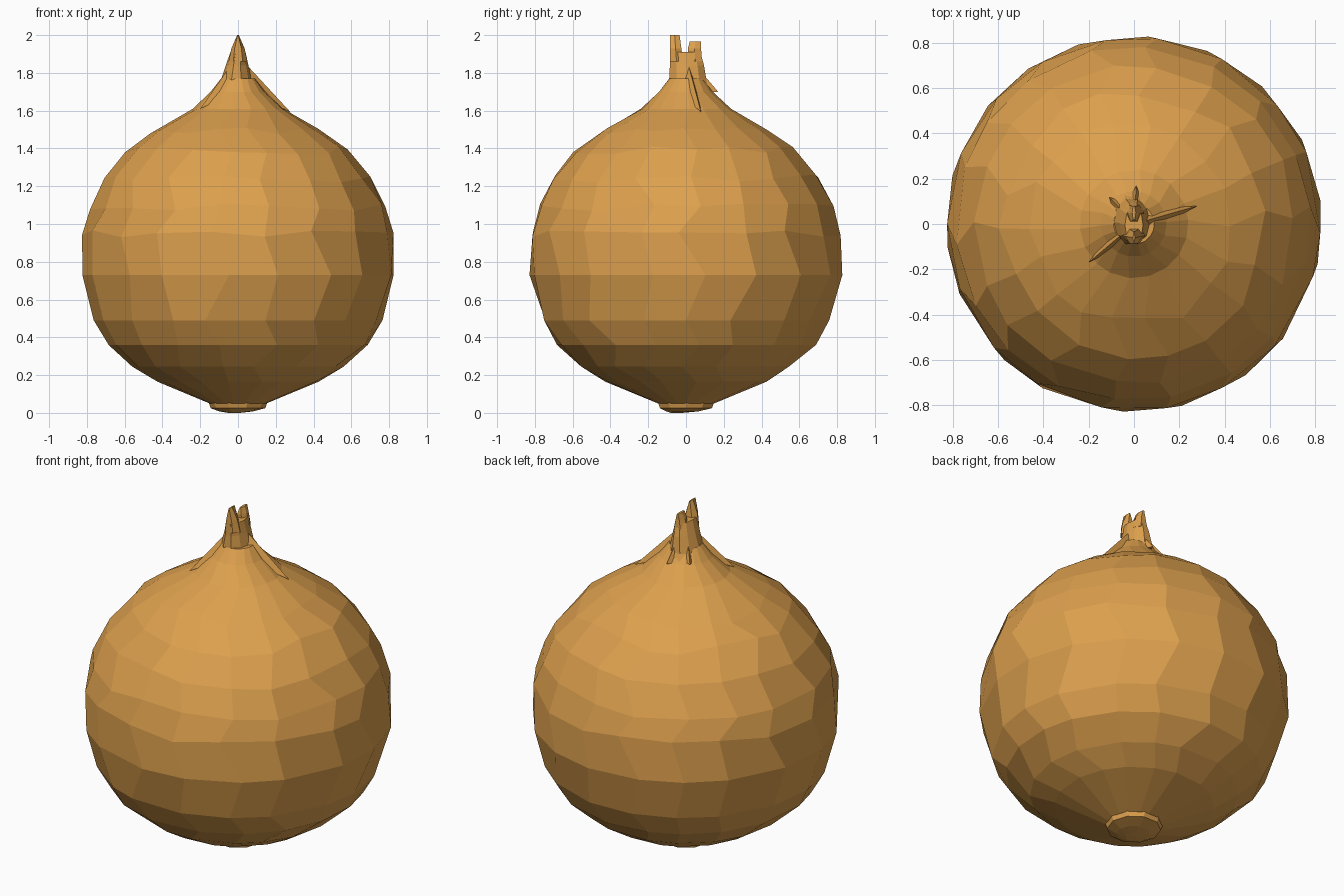
import bpy, bmesh, math, random
from mathutils import Vector

if "Cube" in bpy.data.objects:
    bpy.data.objects.remove(bpy.data.objects["Cube"])

random.seed(4)
skin = bpy.data.materials.new("golden onion skin")
skin.diffuse_color = (0.72, 0.35, 0.075, 1)
skin.use_nodes = True
skin.node_tree.nodes["Principled BSDF"].inputs["Base Color"].default_value = skin.diffuse_color


def finish(name, bm):
    bmesh.ops.recalc_face_normals(bm, faces=bm.faces)
    me = bpy.data.meshes.new(name)
    bm.to_mesh(me)
    bm.free()
    me.materials.append(skin)
    ob = bpy.data.objects.new(name, me)
    bpy.context.collection.objects.link(ob)
    return ob


def loft(name, rings):
    """Skin a list of point rings with quads and cap both ends."""
    bm = bmesh.new()
    loops = [[bm.verts.new(p) for p in r] for r in rings]
    n = len(loops[0])
    for a, b in zip(loops, loops[1:]):
        for i in range(n):
            j = (i + 1) % n
            bm.faces.new((a[i], a[j], b[j], b[i]))
    bm.faces.new(loops[0])
    bm.faces.new(loops[-1])
    return finish(name, bm)


def ellipse(z, rx, ry, cx=0, cy=0, n=10):
    return [(cx + rx * math.cos(math.tau * i / n),
             cy + ry * math.sin(math.tau * i / n), z) for i in range(n)]


# bulb: (height, radius) profile, slightly irregular facets
profile = [(0.05, 0.15), (0.165, 0.43), (0.245, 0.56), (0.36, 0.69),
           (0.49, 0.765), (0.73, 0.83), (0.95, 0.825), (1.09, 0.785),
           (1.24, 0.71), (1.39, 0.59), (1.49, 0.45), (1.61, 0.24),
           (1.70, 0.145), (1.77, 0.09)]


def radius_at(z):
    for (z0, r0), (z1, r1) in zip(profile, profile[1:]):
        if z <= z1:
            return r0 + (r1 - r0) * (z - z0) / (z1 - z0)
    return profile[-1][1]


SIDES = 18
rings = []
for k, (z, r) in enumerate(profile):
    ring = []
    wobble = 0.02 if 4 < k < 11 and k != 5 else 0.0
    for i in range(SIDES):
        a = math.tau * (i + 0.22 * (k % 2) + random.uniform(-0.18, 0.18)) / SIDES
        h = z + random.uniform(-wobble, wobble)
        rr = radius_at(h)
        ring.append((rr * math.cos(a), rr * math.sin(a), h))
    rings.append(ring)
loft("bulb", rings)

# dried neck, flattened across x
loft("neck", [ellipse(1.66, 0.15, 0.15, 0, 0.01),
              ellipse(1.75, 0.085, 0.105, -0.01, 0.01),
              ellipse(1.84, 0.06, 0.095, -0.005, 0.005),
              ellipse(1.91, 0.04, 0.085, 0, -0.005)])

# two torn tips of the neck
loft("front_tip", [ellipse(1.86, 0.05, 0.04, 0, -0.05, 6),
                   ellipse(1.93, 0.035, 0.035, 0, -0.055, 6),
                   ellipse(2.0, 0.004, 0.03, 0, -0.06, 6)])
loft("back_tip", [ellipse(1.86, 0.045, 0.04, 0, 0.05, 6),
                  ellipse(1.93, 0.025, 0.04, 0, 0.045, 6),
                  ellipse(1.965, 0.008, 0.035, 0, 0.05, 6)])

# papery folds running from the neck down onto the shoulder
for i, tip in enumerate([(0.28, 0.08, 1.59), (-0.2, -0.17, 1.61),
                         (0.01, 0.17, 1.70), (-0.11, 0.12, 1.71)]):
    t = Vector(tip)
    out = Vector((t.x, t.y, 0)).normalized()
    side = Vector((-out.y, out.x, 0))
    up = Vector((0, 0, 1))
    bm = bmesh.new()
    v = [bm.verts.new(p) for p in (t, out * 0.06 + side * 0.05 + up * 1.70,
                                   out * 0.06 - side * 0.05 + up * 1.70,
                                   out * 0.06 + up * 1.83)]
    for f in ((0, 1, 2), (0, 1, 3), (0, 2, 3), (1, 2, 3)):
        bm.faces.new([v[j] for j in f])
    finish("skin_fold_%d" % (i + 1), bm)

# root plate underneath
loft("root_plate", [ellipse(0.055, 0.155, 0.155),
                    ellipse(0.025, 0.145, 0.145),
                    ellipse(0.008, 0.09, 0.09, -0.01, -0.02),
                    ellipse(0.0, 0.03, 0.03, -0.02, -0.05)])
